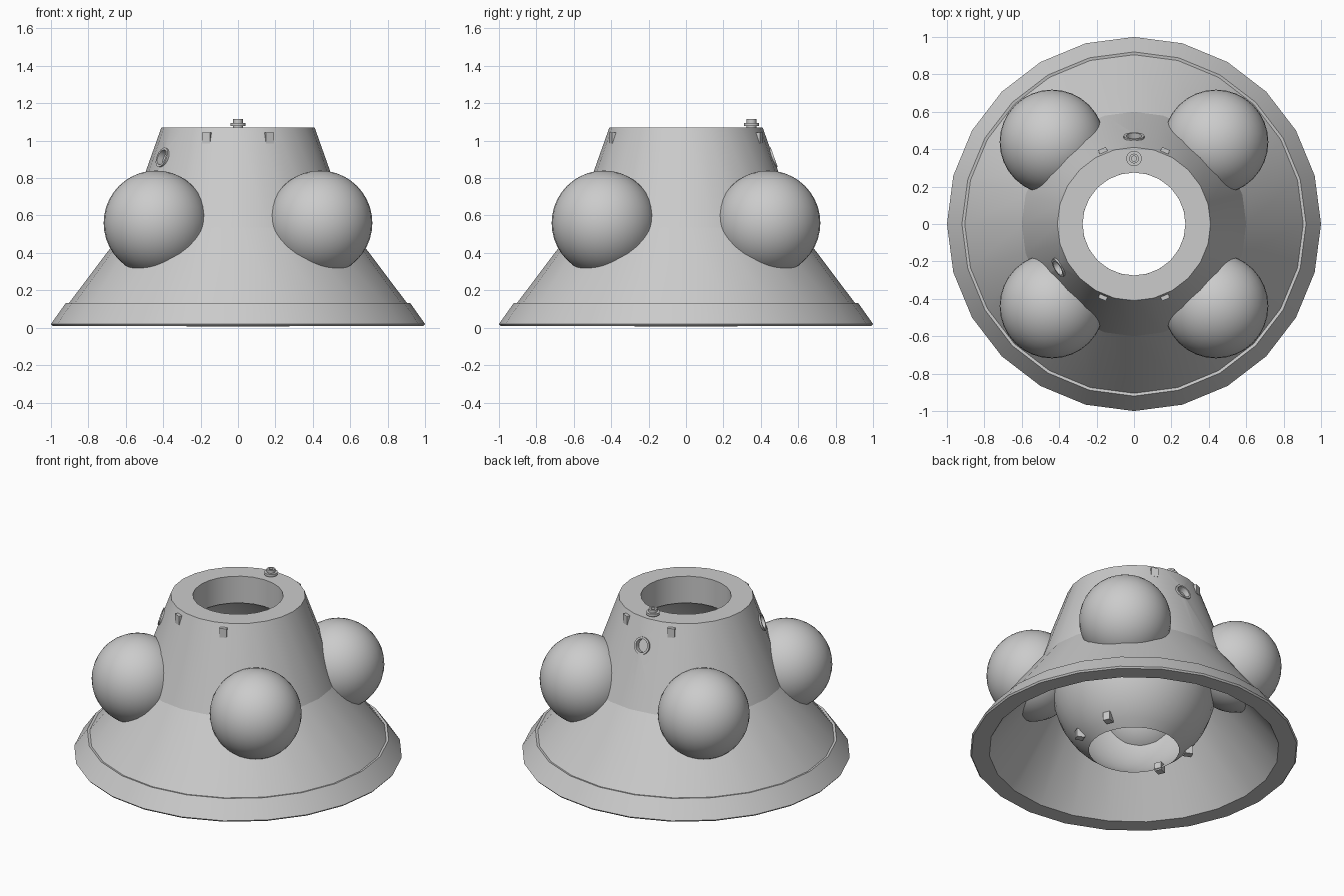
import bpy, bmesh, math
from mathutils import Matrix, Vector

if "Cube" in bpy.data.objects:
    bpy.data.objects.remove(bpy.data.objects["Cube"])

grey = bpy.data.materials.new("hull_grey")
grey.diffuse_color = (0.6, 0.6, 0.6, 1)
grey.use_nodes = True
grey.node_tree.nodes["Principled BSDF"].inputs["Base Color"].default_value = grey.diffuse_color


def finish(name, bm, angle=None):
    bmesh.ops.recalc_face_normals(bm, faces=bm.faces)
    me = bpy.data.meshes.new(name)
    bm.to_mesh(me)
    bm.free()
    ob = bpy.data.objects.new(name, me)
    bpy.context.collection.objects.link(ob)
    me.materials.append(grey)
    if angle:
        smooth(ob, angle)
    return ob


def select(ob):
    bpy.ops.object.select_all(action='DESELECT')
    ob.select_set(True)
    bpy.context.view_layer.objects.active = ob


def smooth(ob, angle):
    select(ob)
    bpy.ops.object.shade_smooth_by_angle(angle=math.radians(angle))


def lathe(name, profile, sides, closed=True, angle=None, matrix=None):
    """Revolve (radius, height) points about z."""
    bm = bmesh.new()
    rings = []
    for r, z in profile:
        rings.append([bm.verts.new((r * math.cos(t), r * math.sin(t), z))
                      for t in (2 * math.pi * i / sides for i in range(sides))])
    n = len(rings)
    for k in range(n if closed else n - 1):
        a, b = rings[k], rings[(k + 1) % n]
        for i in range(sides):
            j = (i + 1) % sides
            bm.faces.new((a[i], a[j], b[j], b[i]))
    if matrix:
        bm.transform(matrix)
    return finish(name, bm, angle)


def cylinder(name, r, z0, z1, matrix, angle=None):
    bm = bmesh.new()
    bmesh.ops.create_cone(bm, cap_ends=True, segments=20, radius1=r, radius2=r,
                          depth=z1 - z0,
                          matrix=matrix @ Matrix.Translation((0, 0, (z0 + z1) / 2)))
    return finish(name, bm, angle)


def lug(name, deg, r0, r1, z0, z1, width):
    """Small block set radially at an angle about z."""
    bm = bmesh.new()
    m = (Matrix.Rotation(math.radians(deg), 4, 'Z')
         @ Matrix.Translation(((r0 + r1) / 2, 0, (z0 + z1) / 2))
         @ Matrix.Diagonal((r1 - r0, width, z1 - z0, 1)))
    bmesh.ops.create_cube(bm, size=1, matrix=m)
    return finish(name, bm)


# Conical shell: collar at the base, kinked wall, flat top ring, hollow inside
shell = lathe("conical_shell", [
    (0.275, 1.07), (0.41, 1.07), (0.60, 0.535), (0.905, 0.13), (0.92, 0.133),
    (1.0, 0.02), (0.992, 0.01), (0.883, 0.01), (0.54, 0.48), (0.44, 0.80),
    (0.275, 0.89)], 24)

# Round ports recessed in the upper wall
for i, deg in enumerate((90, 210)):
    a = math.radians(deg)
    tilt = math.atan2(0.19, 0.535)
    n = Vector((math.cos(a) * math.cos(tilt), math.sin(a) * math.cos(tilt), math.sin(tilt)))
    m = (Matrix.Translation((0.467 * math.cos(a), 0.467 * math.sin(a), 0.91))
         @ n.to_track_quat('Z', 'Y').to_matrix().to_4x4())
    cutter = cylinder("port_cutter", 0.05, -0.03, 0.1, m)
    mod = shell.modifiers.new("port", 'BOOLEAN')
    mod.operation = 'DIFFERENCE'
    mod.solver = 'EXACT'
    mod.object = cutter
    select(shell)
    bpy.ops.object.modifier_apply(modifier=mod.name)
    bpy.data.objects.remove(cutter)
    lathe(f"port_rim_{i + 1}", [(0.042, -0.03), (0.042, 0.005), (0.055, 0.005), (0.055, -0.03)],
          20, angle=30, matrix=m)
smooth(shell, 16)

# Inner rounded vessel, open at top and bottom
limit = math.acos(0.275 / 0.5)
vessel = [(0.5 * math.cos(t), 0.45 + 0.53 * math.sin(t))
          for t in (limit * (k / 8 - 1) for k in range(17))]
lathe("inner_vessel", vessel, 32, closed=False, angle=30)

# Four spherical tanks half sunk in the wall
for i in range(4):
    a = math.radians(45 + 90 * i)
    bm = bmesh.new()
    bmesh.ops.create_uvsphere(bm, u_segments=32, v_segments=20, radius=0.28)
    bm.transform(Matrix.Translation((0.62 * math.cos(a), 0.62 * math.sin(a), 0.56)))
    finish(f"tank_{i + 1}", bm, 30)

# Lugs below the top rim and around the lower opening
for i, deg in enumerate((67, 113, 247, 293)):
    lug(f"upper_lug_{i + 1}", deg, 0.39, 0.438, 0.985, 1.045, 0.045)
for i, deg in enumerate((23, 157, 203, 337)):
    lug(f"lower_lug_{i + 1}", deg, 0.32, 0.37, 0.03, 0.085, 0.045)

# Stepped stud on the top ring
at = Matrix.Translation((0, 0.35, 0))
cylinder("stud_stem", 0.026, 1.065, 1.082, at, 30)
cylinder("stud_flange", 0.041, 1.078, 1.095, at, 30)
lathe("stud_cap", [(0.014, 1.09), (0.014, 1.115), (0.026, 1.115), (0.026, 1.09)],
      20, angle=30, matrix=at)
